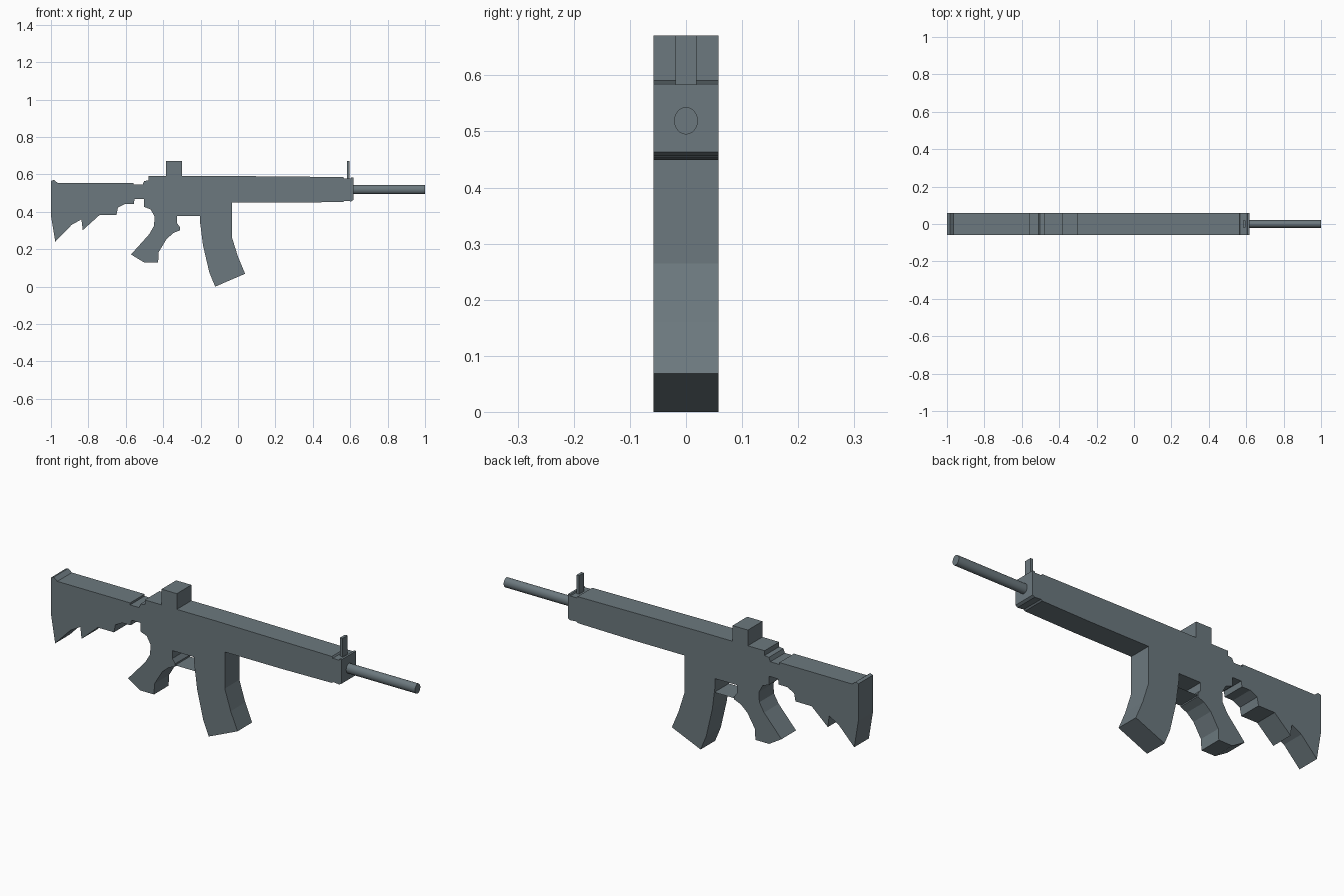
import bpy, bmesh, math

if "Cube" in bpy.data.objects:
    bpy.data.objects.remove(bpy.data.objects["Cube"])

HALF = 0.058  # half thickness of the flat body

# Dark slate finish for every part
slate = bpy.data.materials.new("slate")
slate.diffuse_color = (.15, .19, .21, 1)
slate.use_nodes = True
slate.node_tree.nodes["Principled BSDF"].inputs["Base Color"].default_value = slate.diffuse_color


def finish(name, bm):
    """Turn a bmesh into a named slate object."""
    mesh = bpy.data.meshes.new(name)
    bm.to_mesh(mesh)
    bm.free()
    mesh.materials.append(slate)
    obj = bpy.data.objects.new(name, mesh)
    bpy.context.collection.objects.link(obj)
    return obj


def extrude_profile(name, points, half):
    """Solid slab from an (x, z) outline, centred on y = 0."""
    bm = bmesh.new()
    face = bm.faces.new([bm.verts.new((x, -half, z)) for x, z in points])
    ext = bmesh.ops.extrude_face_region(bm, geom=[face])
    moved = [v for v in ext["geom"] if isinstance(v, bmesh.types.BMVert)]
    bmesh.ops.translate(bm, verts=moved, vec=(0, 2 * half, 0))
    bmesh.ops.recalc_face_normals(bm, faces=bm.faces)
    bmesh.ops.triangulate(bm, faces=[f for f in bm.faces if len(f.verts) > 4])
    return finish(name, bm)


# The body is one continuous slab; its outline runs clockwise, section by section
stock_top = [(-1, .565), (-.985, .571), (-.965, .555), (-.56, .555),
             (-.56, .545), (-.51, .545), (-.502, .565), (-.478, .568)]
rear_sight = [(-.478, .592), (-.385, .592), (-.385, .671),
              (-.30, .671), (-.30, .592)]
handguard = [(-.09, .592), (.563, .586), (.568, .578), (.603, .578), (.606, .584),
             (.617, .584), (.617, .463), (.605, .456), (.57, .459),
             (.563, .453), (.29, .449), (-.033, .449)]
magazine = [(-.033, .265), (.0, .16), (.038, .069), (-.122, 0),
            (-.153, .075), (-.187, .22), (-.203, .345), (-.203, .378)]
trigger = [(-.325, .378), (-.325, .338), (-.309, .316), (-.309, .302)]
grip = [(-.345, .287), (-.382, .255), (-.424, .185), (-.427, .13), (-.503, .13),
        (-.572, .172), (-.475, .28), (-.449, .325), (-.446, .375),
        (-.467, .413), (-.503, .427), (-.503, .47)]
stock_bottom = [(-.553, .47), (-.557, .443), (-.603, .443), (-.642, .423),
                (-.65, .383), (-.74, .383), (-.83, .302), (-.837, .36),
                (-.89, .330), (-.977, .24), (-1, .38)]
extrude_profile("rifle_body", stock_top + rear_sight + handguard + magazine
                + trigger + grip + stock_bottom, HALF)

# Front sight: narrow post on the end of the handguard
extrude_profile("front_sight", [(.582, .574), (.582, .671), (.596, .671), (.596, .574)], .019)

# Trigger guard: thin sheet bridging the trigger and the magazine
bm = bmesh.new()
bm.faces.new([bm.verts.new((x, y, .308)) for x, y in
              ((-.309, -HALF), (-.198, -HALF), (-.198, HALF), (-.309, HALF))])
finish("trigger_guard", bm)

# Barrel: slightly oval tube running forward
bpy.ops.mesh.primitive_cylinder_add(vertices=24, radius=.0245, depth=.39,
                                    location=(.805, 0, .519),
                                    rotation=(0, math.pi / 2, 0))
barrel = bpy.context.object
barrel.name = "barrel"
barrel.scale = (1, .86, 1)
barrel.data.materials.append(slate)
bpy.ops.object.shade_smooth_by_angle(angle=math.radians(30))
